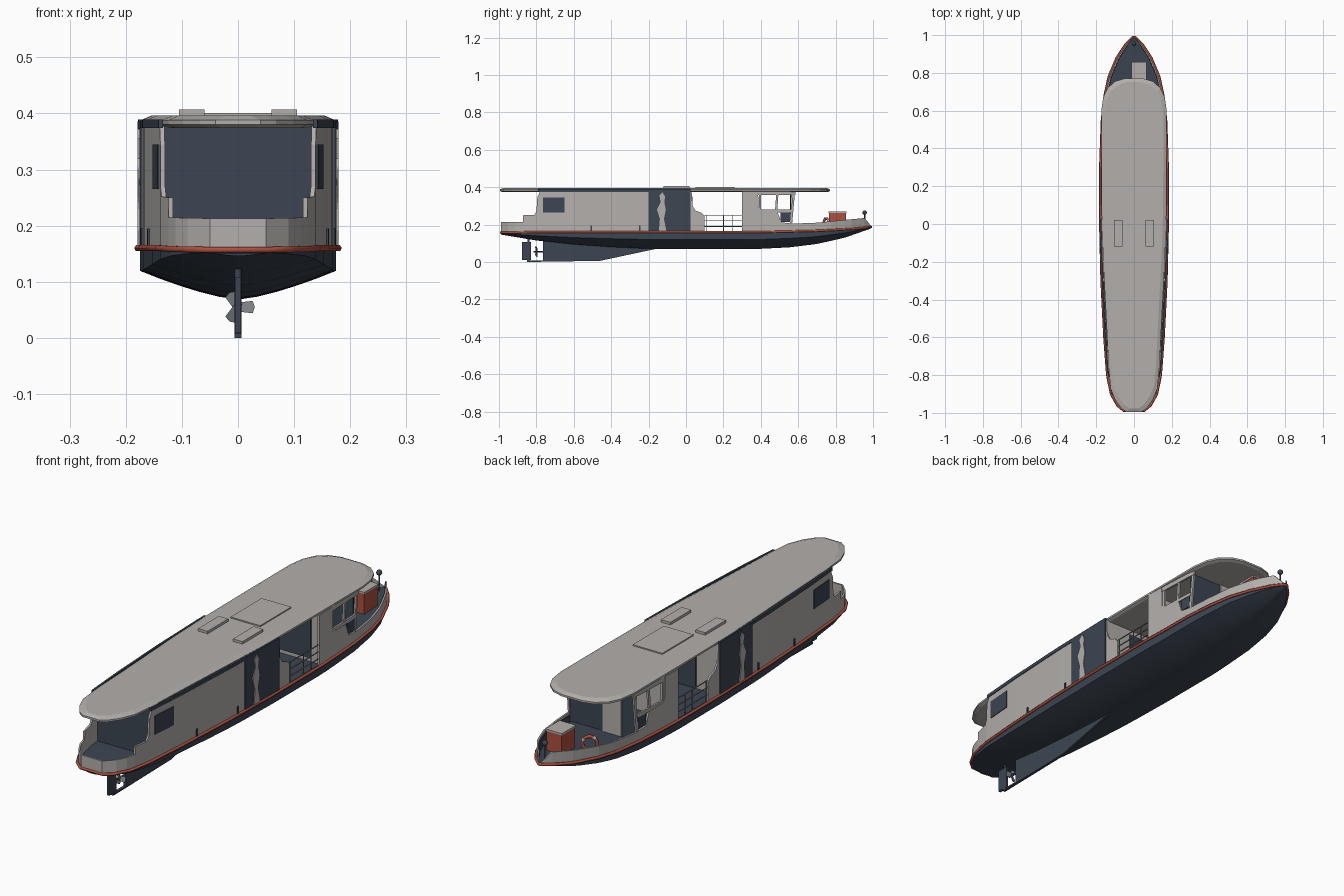
import bpy, bmesh, math
from mathutils import Vector

cube = bpy.data.objects.get("Cube")
if cube:
    bpy.data.objects.remove(cube)


def material(name, rgb):
    m = bpy.data.materials.new(name)
    m.use_nodes = True
    m.diffuse_color = (*rgb, 1)
    m.node_tree.nodes["Principled BSDF"].inputs["Base Color"].default_value = (*rgb, 1)
    return m


GREY = material("light grey paint", (0.45, 0.43, 0.41))
NAVY = material("dark navy", (0.045, 0.06, 0.085))
RED = material("red paint", (0.42, 0.08, 0.05))
STEEL = material("steel rail", (0.2, 0.21, 0.23))


def lerp(table, y):
    for (a, u), (b, v) in zip(table, table[1:]):
        if y <= b:
            return u + (v - u) * max(0, y - a) / (b - a)
    return table[-1][1]


# Half width of the boat, rail height and keel height along its length
BEAM = [(-.99, .05), (-.96, .085), (-.9, .118), (-.8, .138), (-.6, .153), (-.3, .168), (0, .175),
        (.3, .175), (.55, .166), (.68, .152), (.78, .13), (.88, .088), (.95, .042), (.99, .003)]
RAIL = [(-1, .157), (-.8, .16), (.4, .16), (.7, .167), (.9, .178), (1, .188)]
KEEL = [(-1, .148), (-.8, .115), (-.6, .093), (-.4, .079), (-.2, .07), (.35, .068),
        (.55, .078), (.7, .096), (.85, .13), (1, .183)]
beam = lambda y: lerp(BEAM, y)
rail = lambda y: lerp(RAIL, y)


def finish(name, bm, mat, mirror=False, smooth=False):
    bmesh.ops.recalc_face_normals(bm, faces=bm.faces[:])
    me = bpy.data.meshes.new(name)
    bm.to_mesh(me)
    bm.free()
    me.materials.append(mat)
    ob = bpy.data.objects.new(name, me)
    bpy.context.collection.objects.link(ob)
    if mirror:
        ob.modifiers.new("Mirror", 'MIRROR').use_axis[0] = True
    if smooth:
        bpy.ops.object.select_all(action='DESELECT')
        ob.select_set(True)
        bpy.context.view_layer.objects.active = ob
        bpy.ops.object.shade_smooth_by_angle(angle=math.radians(35))
    return ob


def loft(name, rings, mat, closed=True, mirror=True, smooth=False):
    bm = bmesh.new()
    vs = [[bm.verts.new(p) for p in r] for r in rings]
    n = len(rings[0])
    for a, b in zip(vs, vs[1:]):
        for i in range(n if closed else n - 1):
            j = (i + 1) % n
            bm.faces.new((a[i], a[j], b[j], b[i]))
    if closed:
        bm.faces.new(vs[0])
        bm.faces.new(vs[-1])
    return finish(name, bm, mat, mirror, smooth)


def box(name, lo, hi, mat, mirror=False):
    (x, y, z), (X, Y, Z) = lo, hi
    ring = lambda h: [(x, y, h), (X, y, h), (X, Y, h), (x, Y, h)]
    return loft(name, [ring(z), ring(Z)], mat, True, mirror)


def side_strip(name, pts, mat, out=0.0, thick=.008, base=None):
    """Wall that follows the side of the boat; pts are (y, top height)."""
    cols = [pts[0]]
    for (a, u), (b, v) in zip(pts, pts[1:]):
        n = max(1, math.ceil((b - a) / .04))
        cols += [(a + (b - a) * k / n, u + (v - u) * k / n) for k in range(1, n + 1)]
    rings = []
    for y, top in cols:
        x, bot = beam(y) + out, rail(y) if base is None else base
        i = max(0, x - thick)
        rings.append([(x, y, bot), (x, y, top), (i, y, top), (i, y, bot)])
    return loft(name, rings, mat)


def side_plate(name, pts, mat, out, thick=.004):
    ring = lambda d: [(beam(y) + d, y, z) for y, z in pts]
    return loft(name, [ring(out - thick), ring(out)], mat)


def rect(y, z, Y, Z):
    return [(y, z), (Y, z), (Y, Z), (y, Z)]


def tube(name, paths, radius, mat, cyclic=False):
    cu = bpy.data.curves.new(name, 'CURVE')
    cu.dimensions = '3D'
    cu.bevel_depth, cu.bevel_resolution = radius, 1
    cu.use_fill_caps = True
    for path in paths:
        sp = cu.splines.new('POLY')
        sp.points.add(len(path) - 1)
        for p, co in zip(sp.points, path):
            p.co = (*co, 1)
        sp.use_cyclic_u = cyclic
    cu.materials.append(mat)
    ob = bpy.data.objects.new(name, cu)
    bpy.context.collection.objects.link(ob)
    return ob


# Hull
stations = sorted({-.99 + 1.98 * k / 44 for k in range(45)} | {y for y, _ in BEAM})
hull = []
for y in stations:
    k, r, w = lerp(KEEL, y), rail(y), beam(y)
    chine = k + .56 * (r - k)
    hull.append([(w * t, y, k + (chine - k) * t ** 1.4) for t in (0, .2, .4, .6, .8, 1)] + [(w, y, r)])
loft("hull", hull, NAVY, closed=False, smooth=True)
box("transom", (-.05, -.99, .15), (.05, -.985, .158), NAVY)

# Deck and rubbing rail
loft("deck", [[(0, y, rail(y) + .003), (beam(y) * .98, y, rail(y) + .003)] for y in stations], NAVY, closed=False)
right = [(beam(y) + .004, y, rail(y)) for y in stations]
tube("rubbing_rail", [right + [(-x, y, z) for x, y, z in reversed(right)]], .006, RED, True)

# Side walls and bulwarks
side_strip("aft_side_wall", [(-.99, .213), (-.872, .215), (-.87, .25), (-.81, .252), (-.8, .27), (-.795, .345),
                             (-.78, .378), (.03, .378), (.035, .3), (.05, .275), (.085, .262), (.1, .245)], GREY)
box("stern_bulwark", (-.05, -.99, .158), (.05, -.982, .213), GREY)
side_strip("fore_side_wall", [(.3, .378), (.385, .378), (.39, .27), (.49, .265), (.51, .212), (.57, .205), (.7, .21),
                              (.85, .225), (.955, .235), (.99, .192)], GREY)
side_strip("bow_inner_lining", [(.57, .195), (.7, .203), (.85, .218), (.95, .226)], NAVY, -.009, .004)

# Wheelhouse window frames, open inside
for y, slant in ((.39, 0), (.475, .008), (.555, .016)):
    side_plate("window_post", [(y, .2 if y > .5 else .26), (y + .012, .2 if y > .5 else .26),
                               (y + .012 + slant, .375), (y + slant, .375)], GREY, -.002, .008)
side_strip("window_head", [(.385, .378), (.585, .378)], GREY, -.001, .008, .358)
side_strip("window_sill", [(.385, .28), (.565, .28)], GREY, -.001, .008, .265)
side_plate("lower_window", rect(.505, .215, .555, .265), NAVY, -.003)

# Side glazing and painted panels
side_plate("aft_side_window", rect(-.765, .265, -.65, .345), NAVY, .003)
side_plate("dark_side_panel", rect(-.2, .162, .025, .386), NAVY, .004)
side_plate("light_silhouette", [(-.145, .165), (-.105, .165), (-.118, .23), (-.108, .28), (-.116, .32), (-.112, .35),
                                (-.125, .372), (-.143, .355), (-.135, .32), (-.155, .28), (-.14, .23)], GREY, .007)
side_strip("dark_roof_strip", [(-.79, .389), (.025, .389)], NAVY, .003, .008, .374)
for y in (-.51, -.25):
    side_plate("side_vent", rect(y, .165, y + .008, .195), NAVY, .004)

# Cross walls
box("aft_glass_wall", (-.134, -.76, .16), (.134, -.75, .378), NAVY)
box("cabin_front_wall", (-.168, .02, .16), (.168, .03, .378), GREY)
box("cabin_door", (-.07, .03, .165), (.05, .035, .35), NAVY)
box("wheelhouse_aft_wall", (-.168, .31, .16), (.168, .32, .378), GREY)
box("wheelhouse_aft_glass", (-.13, .304, .18), (.13, .31, .365), NAVY)
box("wheelhouse_front_panel", (-.09, .555, .163), (.0, .568, .378), GREY)
box("wheelhouse_front_glass", (-.155, .555, .163), (.155, .562, .378), NAVY)

# Roof with softened rim, and its hatches
ROOF = [(-.995, .04), (-.975, .068), (-.93, .1), (-.87, .124), (-.75, .135), (-.5, .147), (-.2, .163), (.05, .171),
        (.3, .173), (.6, .173), (.67, .163), (.72, .14), (.755, .1), (.77, .05)]


def roof_ring(d, z):
    half = [(w - d, y - d * (y + .1) / .9, z) for y, w in ROOF]
    return half + [(-x, y, z) for x, y, z in reversed(half)]


loft("roof", [roof_ring(.012, .374), roof_ring(0, .38), roof_ring(0, .388), roof_ring(.018, .396)], GREY, mirror=False)
box("roof_hatch", (.06, -.12, .394), (.105, .02, .407), GREY, True)
box("roof_panel", (-.07, .05, .394), (.07, .26, .401), GREY)

# Railings across the side openings
for s in (-1, 1):
    x = s * .17
    bars = [[(x, .1, z), (x, .3, z)] for z in (.19, .22, .25)]
    bars += [[(x, y, .16), (x, y, .25)] for y in (.108, .2, .25)]
    tube("side_railing", bars, .0025, STEEL)

# Bow locker, life ring and lamp
box("bow_locker", (-.01, .765, .165), (.062, .855, .262), RED)
box("locker_lid", (-.013, .762, .262), (.065, .858, .27), GREY)
ring = []
for i in range(16):
    a = math.tau * i / 16
    ring.append((-.07 + .026 * math.cos(a), .75 + .014 * math.cos(a), .203 + .03 * math.sin(a)))
tube("life_ring", [ring], .007, RED, True)
for k in range(4):
    tube("ring_band", [[ring[4 * k + 1], ring[4 * k + 2]]], .0082, GREY)
tube("lamp_post", [[(0, .955, .18), (0, .955, .26)]], .004, NAVY)
bm = bmesh.new()
bmesh.ops.create_uvsphere(bm, u_segments=12, v_segments=8, radius=.012)
bmesh.ops.translate(bm, verts=bm.verts[:], vec=Vector((0, .955, .264)))
finish("bow_lamp", bm, NAVY, smooth=True)

# Skeg, rudder and propeller
skeg = [(-.15, .072), (-.46, .006), (-.85, 0), (-.85, .008), (-.765, .008), (-.765, .118), (-.4, .085)]
loft("skeg", [[(x, y, z) for y, z in skeg] for x in (-.006, .006)], NAVY, mirror=False)
box("rudder", (-.005, -.878, .01), (.005, -.828, .108), NAVY)
tube("rudder_post", [[(0, -.842, 0), (0, -.842, .13)]], .006, NAVY)
tube("propeller_shaft", [[(0, -.76, .055), (0, -.815, .055)]], .005, NAVY)
for k in range(3):
    a = math.tau * k / 3
    c, s = math.cos(a), math.sin(a)
    blade = [(.0, -.008), (.026, -.011), (.03, 0), (.026, .011), (0, .008)]
    loft("propeller_blade", [[(u * c - v * s, y + v * .4, .055 + u * s + v * c) for u, v in blade]
                             for y in (-.802, -.798)], STEEL, mirror=False)
